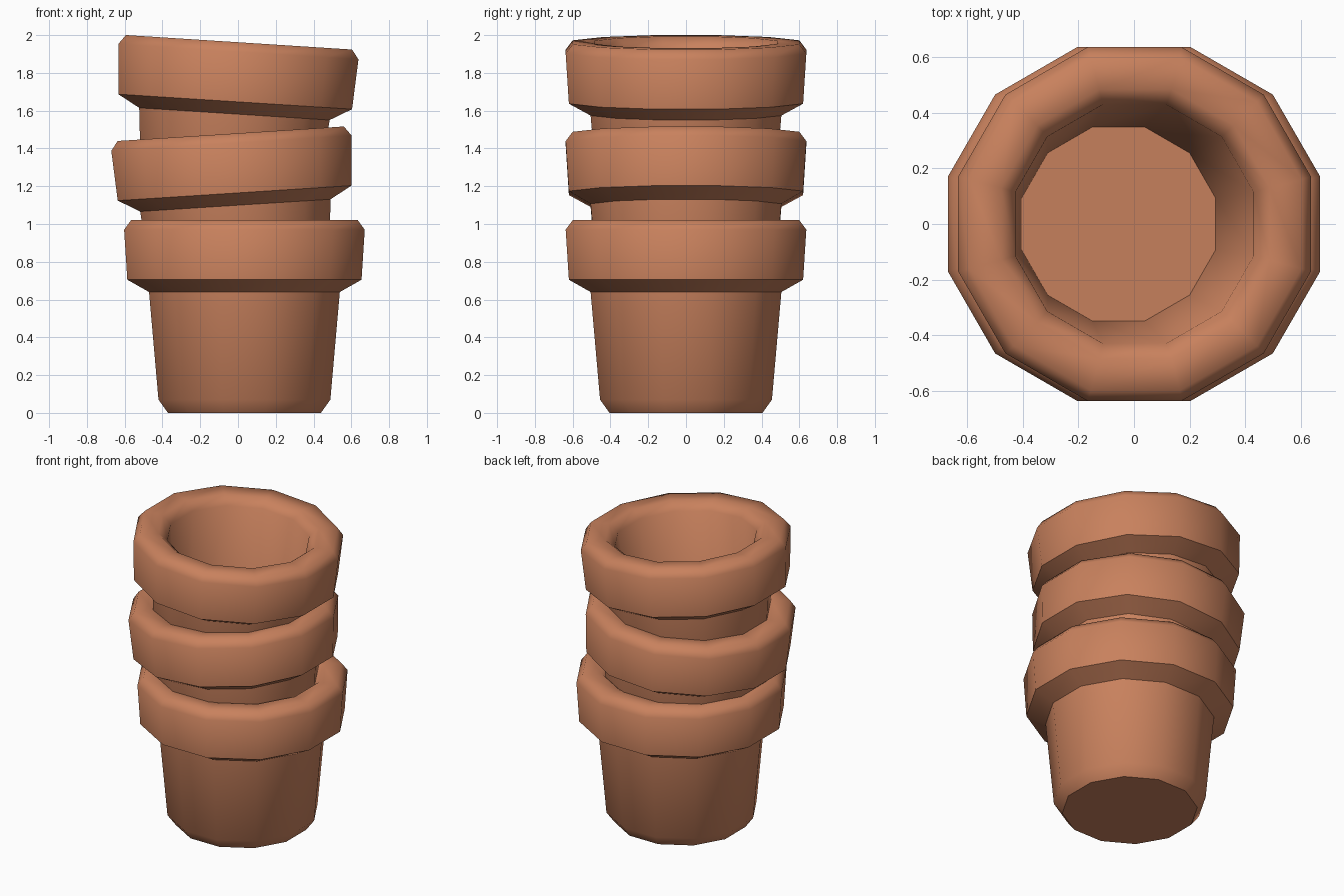
import bpy, bmesh, math

if "Cube" in bpy.data.objects:
    bpy.data.objects.remove(bpy.data.objects["Cube"])

SIDES = 12
APOTHEM = math.cos(math.pi / SIDES)   # flat-to-centre ratio of a 12-gon

terracotta = bpy.data.materials.new("terracotta")
terracotta.diffuse_color = (0.58, 0.22, 0.11, 1)
terracotta.use_nodes = True
terracotta.node_tree.nodes["Principled BSDF"].inputs["Base Color"].default_value = terracotta.diffuse_color

# pot profile: (distance to flat side, height, sharp crease?)
PROFILE = [
    (0.405, 0.00, True),    # underside
    (0.455, 0.07, False),   # foot chamfer
    (0.505, 0.64, True),    # top of tapered body
    (0.620, 0.705, True),   # lower edge of collar
    (0.637, 0.97, False),   # collar
    (0.600, 1.02, False),   # rim outer edge
    (0.485, 1.02, False),   # rim inner edge
    (0.430, 0.97, False),   # inner chamfer
    (0.350, 0.07, True),    # inside floor
]


def make_pot(name, x, z, tilt):
    bm = bmesh.new()
    rings = []
    for r, h, _ in PROFILE:
        ring = []
        for i in range(SIDES):
            a = 2 * math.pi * (i + 0.5) / SIDES
            ring.append(bm.verts.new((r / APOTHEM * math.cos(a), r / APOTHEM * math.sin(a), h)))
        rings.append(ring)
    # walls between neighbouring rings
    for lo, hi in zip(rings, rings[1:]):
        for i in range(SIDES):
            j = (i + 1) % SIDES
            bm.faces.new((lo[i], lo[j], hi[j], hi[i]))
    # underside and inside floor
    bm.faces.new(rings[0][::-1])
    bm.faces.new(rings[-1])
    for f in bm.faces:
        f.smooth = True
    # crease the sharp rings
    for ring, (_, _, sharp) in zip(rings, PROFILE):
        if sharp:
            for i in range(SIDES):
                bm.edges.get((ring[i], ring[(i + 1) % SIDES])).smooth = False
    mesh = bpy.data.meshes.new(name)
    bm.to_mesh(mesh)
    bm.free()
    mesh.materials.append(terracotta)
    pot = bpy.data.objects.new(name, mesh)
    pot.location = (x, 0, z)
    pot.rotation_euler = (0, tilt, 0)
    bpy.context.collection.objects.link(pot)


# stack of nested pots, the upper two leaning opposite ways
make_pot("bottom_pot", 0.034, 0.0, 0.0)
make_pot("middle_pot", 0.027, 0.46, -0.064)
make_pot("top_pot", -0.06, 0.944, 0.064)
